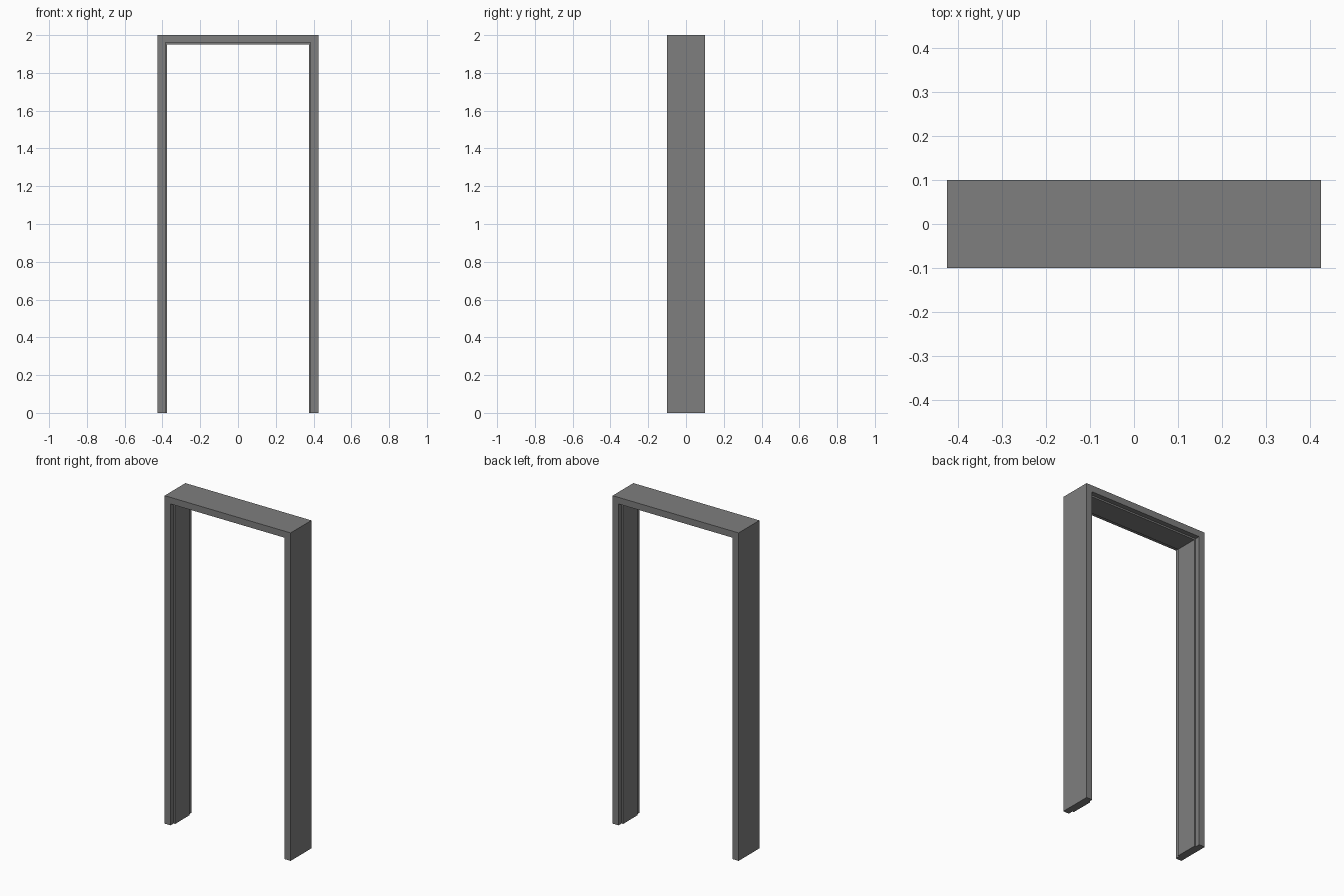
import bpy, bmesh

if "Cube" in bpy.data.objects:
    bpy.data.objects.remove(bpy.data.objects["Cube"])

HALF_W, HEIGHT, HALF_D = 0.425, 2.0, 0.1
FACE, STOP, STOP_HALF = 0.04, 0.05, 0.07

# jamb cross-section: (thickness inward from the outer edge, depth y)
profile = [(0, -HALF_D), (FACE, -HALF_D), (FACE, -STOP_HALF), (STOP, -STOP_HALF),
           (STOP, STOP_HALF), (FACE, STOP_HALF), (FACE, HALF_D), (0, HALF_D)]

# path stations: side of the opening, and whether at the floor or the mitred head
stations = [(-1, False), (-1, True), (1, True), (1, False)]

# door frame: stepped section swept up, across and down
bm = bmesh.new()
rings = []
for side, head in stations:
    rings.append([bm.verts.new((side * (HALF_W - t), y, HEIGHT - t if head else 0))
                  for t, y in profile])
n = len(profile)
for a, b in zip(rings, rings[1:]):
    for i in range(n):
        j = (i + 1) % n
        bm.faces.new((a[i], a[j], b[j], b[i]))

# feet of the two jambs
bm.faces.new(rings[0])
bm.faces.new(rings[-1])
bmesh.ops.recalc_face_normals(bm, faces=bm.faces)

mesh = bpy.data.meshes.new("door_frame")
bm.to_mesh(mesh)
bm.free()

# dark grey paint
paint = bpy.data.materials.new("dark_grey")
paint.diffuse_color = (0.21, 0.21, 0.21, 1)
paint.use_nodes = True
paint.node_tree.nodes["Principled BSDF"].inputs["Base Color"].default_value = paint.diffuse_color
mesh.materials.append(paint)
bpy.context.collection.objects.link(bpy.data.objects.new("door_frame", mesh))
